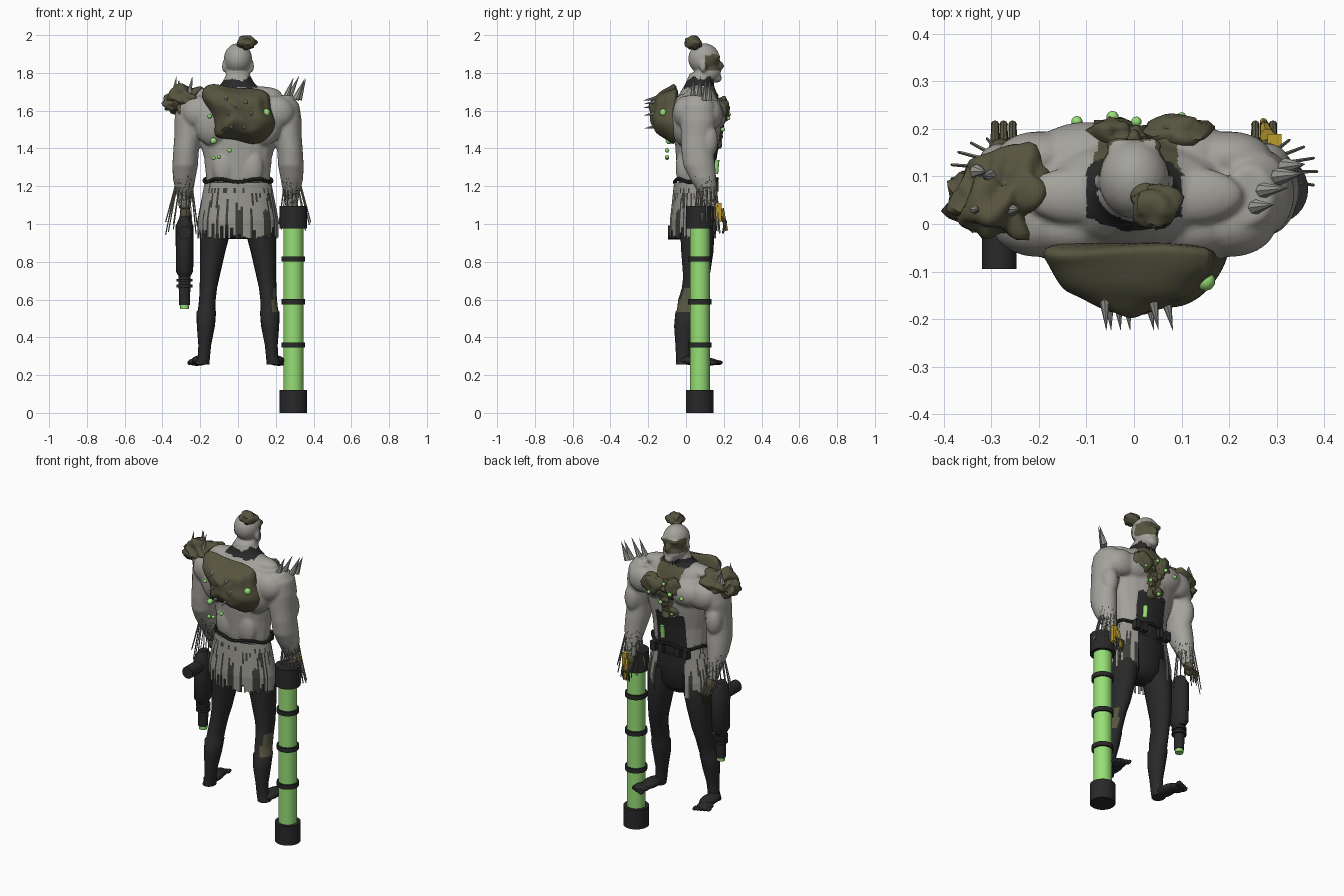
import bpy, bmesh, math, random
from mathutils import Vector, Matrix, noise

random.seed(4)
if "Cube" in bpy.data.objects:
    bpy.data.objects.remove(bpy.data.objects["Cube"])


def material(name, r, g, b):
    m = bpy.data.materials.new(name)
    m.use_nodes = True
    m.diffuse_color = (r, g, b, 1)
    m.node_tree.nodes["Principled BSDF"].inputs["Base Color"].default_value = (r, g, b, 1)
    return m


skin = material("pale grey skin", .37, .36, .33)
olive = material("olive growth", .095, .09, .05)
black = material("black cloth", .022, .022, .023)
green = material("toxic green", .31, .73, .18)
yellow = material("yellow glove", .5, .34, .03)
bone = material("spike grey", .37, .37, .35)
rag = material("rag grey", .3, .29, .26)
soot = material("dark rag", .045, .045, .038)


def finish(bm, name, *mats, angle=40):
    bmesh.ops.recalc_face_normals(bm, faces=bm.faces)
    mesh = bpy.data.meshes.new(name)
    bm.to_mesh(mesh)
    bm.free()
    obj = bpy.data.objects.new(name, mesh)
    bpy.context.collection.objects.link(obj)
    for m in mats:
        mesh.materials.append(m)
    if angle:
        bpy.ops.object.select_all(action="DESELECT")
        obj.select_set(True)
        bpy.context.view_layer.objects.active = obj
        bpy.ops.object.shade_smooth_by_angle(angle=math.radians(angle))
    return obj


def loft(bm, sections, n=20, side=1):
    """Closed tube through elliptical sections (x, y, z, rx, ry)."""
    rings = []
    for x, y, z, rx, ry in sections:
        turn = [math.tau * i / n for i in range(n)]
        rings.append([bm.verts.new((side * (x + rx * math.cos(a)), y + ry * math.sin(a), z)) for a in turn])
    for a, b in zip(rings, rings[1:]):
        for i in range(n):
            bm.faces.new((a[i], a[i - 1], b[i - 1], b[i]))
    bm.faces.new(rings[0])
    bm.faces.new(rings[-1][::-1])


def blob(bm, center, size, rough=0, detail=3):
    out = bmesh.ops.create_icosphere(bm, subdivisions=detail, radius=1)
    c = Vector(center)
    for v in out["verts"]:
        k = 1 + rough * noise.noise(v.co * 1.8 + c * 20)
        v.co = c + Vector(p * s * k for p, s in zip(v.co, size))


def cone(bm, a, b, r1, r2=0, n=8):
    a, b = Vector(a), Vector(b)
    rot = (b - a).to_track_quat("Z", "Y").to_matrix().to_4x4()
    bmesh.ops.create_cone(bm, cap_ends=True, segments=n, radius1=r1, radius2=r2,
                          depth=(b - a).length, matrix=Matrix.Translation((a + b) / 2) @ rot)


def box(bm, center, size):
    bmesh.ops.create_cube(bm, size=1, matrix=Matrix.Translation(center) @ Matrix.Diagonal((*size, 1)))


# Muscular body, fused into one surface
bm = bmesh.new()
loft(bm, [(0, .06, 1.16, .16, .09), (0, .055, 1.25, .17, .1), (0, .055, 1.35, .18, .108),
          (0, .06, 1.45, .205, .12), (0, .065, 1.55, .225, .13), (0, .065, 1.63, .22, .12),
          (0, .065, 1.69, .17, .1), (0, .07, 1.74, .09, .075), (0, .08, 1.8, .058, .06)])
for s in (-1, 1):
    loft(bm, [(.24, .06, 1.68, .05, .06), (.255, .065, 1.63, .07, .088), (.262, .065, 1.55, .075, .095),
              (.265, .06, 1.47, .072, .088), (.275, .06, 1.39, .068, .085), (.28, .07, 1.31, .068, .085),
              (.285, .09, 1.24, .06, .07), (.283, .12, 1.15, .042, .046), (.282, .14, 1.08, .03, .03)], side=s)
    blob(bm, (s * .1, .135, 1.58), (.12, .08, .085))
    blob(bm, (s * .13, -.01, 1.55), (.11, .075, .14))
    blob(bm, (s * .2, .0, 1.59), (.1, .07, .09))
    blob(bm, (s * .2, .14, 1.58), (.09, .055, .08))
    blob(bm, (s * .28, .12, 1.44), (.05, .05, .09))
    blob(bm, (s * .075, -.015, 1.3), (.06, .04, .1))
    blob(bm, (s * .12, .06, 1.69), (.11, .06, .038))
    blob(bm, (s * .073, .09, 1.835), (.012, .02, .032))
    blob(bm, (s * .03, .165, 1.885), (.03, .018, .014))
blob(bm, (0, .095, 1.875), (.075, .084, .083))
blob(bm, (0, .115, 1.805), (.065, .07, .06))
blob(bm, (0, .165, 1.772), (.03, .025, .024))
blob(bm, (0, .182, 1.838), (.014, .02, .024))
body = finish(bm, "body", skin, angle=0)
mod = body.modifiers.new("fuse", "REMESH")
mod.mode, mod.voxel_size = "VOXEL", .008
mod = body.modifiers.new("relax", "SMOOTH")
mod.iterations = 4
fused = bpy.data.meshes.new_from_object(body.evaluated_get(bpy.context.evaluated_depsgraph_get()))
body.modifiers.clear()
body.data = fused
fused.materials.clear()
for m in (skin, black, olive, soot):
    fused.materials.append(m)


def body_colour(x, y, z):
    ragged = noise.noise(Vector((x, y, z)) * 25) * .02
    if abs(x) < .1 and 1.722 < z + ragged < 1.765 and y < .145:
        return 1                                   # collar
    if 1.815 < z < 1.9 + ragged and y > .1 and abs(x) < .09:
        return 2                                   # face mask
    if y > .1 and 1.41 < z < 1.75 and abs(x - .01) < .03 + (z - 1.4) * .2 + ragged:
        return 2                                   # chest growth
    if y > .07 and z < 1.43 + ragged and abs(x) < .1:
        return 1                                   # corset
    if abs(x) > .2 and z < 1.09:
        return 2                                   # gloves
    if z < 1.26 and random.random() < min(.3, (1.26 - z) * 3):
        return 3                                   # frayed specks
    return 0


for p in fused.polygons:
    p.material_index = body_colour(*p.center)
    p.use_smooth = True

# Legs, pelvis and bare feet
bm = bmesh.new()
loft(bm, [(0, .05, .92, .07, .06), (0, .055, .97, .14, .09), (0, .055, 1.1, .165, .095), (0, .055, 1.2, .16, .09)])
for s in (-1, 1):
    loft(bm, [(.1, .05, 1.06, .08, .09), (.122, .06, .95, .08, .09), (.135, .06, .85, .067, .085),
              (.15, .055, .72, .052, .07), (.157, .042, .66, .046, .064), (.162, .025, .6, .044, .066),
              (.166, .012, .545, .046, .06), (.168, .008, .535, .052, .064), (.17, -.005, .46, .048, .058),
              (.176, -.014, .36, .034, .042), (.18, -.015, .3, .032, .038), (.19, -.01, .255, .038, .042)], side=s)
    blob(bm, (s * .2, .05, .278), (.045, .085, .027))
    blob(bm, (s * .218, .12, .27), (.046, .05, .021))
    for i in range(5):
        blob(bm, (s * (.185 + i * .018), .172 - i * .008, .266), (.011, .023, .013), detail=2)
for f in bm.faces:
    c = f.calc_center_median()
    f.material_index = int(c.x > .18 and .54 < c.z < .66)    # knee patch
finish(bm, "legs_and_feet", black, olive, angle=60)

# Frayed skirt, open at the front
bm = bmesh.new()
count = 84
for i in range(count):
    a0, a1 = (math.radians(118 + 304 * (i + k) / count) for k in (0, 1))
    dark_strip = random.random() < .5
    stripe_top = 1.06 + .08 * random.random()
    levels = (1.22, 1.19, 1.165, stripe_top, 1.02, .922 + random.random() ** 3 * .08)
    verts = []
    for z in levels:
        f = min(1, (1.22 - z) / .2)
        for a in (a0, a1):
            verts.append(bm.verts.new(((.176 + .039 * f) * math.cos(a), .045 + (.108 + .022 * f) * math.sin(a), z)))
    for j in range(len(levels) - 1):
        f = bm.faces.new((verts[2 * j], verts[2 * j + 1], verts[2 * j + 3], verts[2 * j + 2]))
        f.material_index = int(dark_strip if j > 2 else random.random() < .1 + .08 * j)
finish(bm, "frayed_skirt", rag, soot, angle=0)

# Belt, pouches and corset fittings
bm = bmesh.new()
for i in range(48):
    pts = [(.178 * math.cos(a), .052 + .112 * math.sin(a), 1.23 + .009 * math.sin(a * 5))
           for a in (math.tau * i / 48, math.tau * (i + 1.2) / 48)]
    cone(bm, *pts, .01, .01)
for x in (-.11, -.06, .06, .11):
    box(bm, (x, .155, 1.2), (.035, .035, .055))
finish(bm, "belt_and_pouches", black)
bm = bmesh.new()
cone(bm, (.05, .156, 1.265), (.05, .163, 1.34), .014, .014, 12)
finish(bm, "belt_vial", green)

# Spiky collar around the neck
bm = bmesh.new()
for i in range(26):
    a = math.tau * i / 26
    c, s = math.cos(a), math.sin(a)
    cone(bm, (.058 * c, .08 + .058 * s, 1.765), (.085 * c, .075 + .076 * s, 1.715 - .02 * random.random()), .011, n=5)
finish(bm, "fur_collar", black)

# Hair bun and growths
bm = bmesh.new()
blob(bm, (.048, .04, 1.96), (.05, .045, .036), .4)
blob(bm, (.02, .06, 1.945), (.028, .028, .02))
finish(bm, "hair_bun", olive, angle=60)
bm = bmesh.new()
blob(bm, (-.275, .06, 1.655), (.085, .09, .072), .7, 4)
blob(bm, (-.34, .05, 1.64), (.055, .058, .046), .6)
finish(bm, "shoulder_growth", olive, angle=60)
bm = bmesh.new()
blob(bm, (.09, .19, 1.6), (.068, .04, .065), .45)
blob(bm, (-.045, .19, 1.61), (.048, .035, .06), .45)
for i in range(7):
    blob(bm, (.035 * math.sin(i * 2.2), .175 - .003 * i, 1.62 - i * .033), (.035, .033, .03), .45)
finish(bm, "chest_growth", olive, angle=60)

# Domed growth on the back
outline = [(-.225, 1.68), (-.16, 1.765), (-.04, 1.72), (.06, 1.725), (.185, 1.71), (.165, 1.61), (.225, 1.53),
           (.15, 1.43), (.07, 1.41), (-.03, 1.455), (-.15, 1.44), (-.11, 1.56)]
bm = bmesh.new()
rings = []
for k in range(7):
    t = math.pi / 2 * k / 7
    rings.append([bm.verts.new((.01 + (x - .01) * math.cos(t), -.035 - .155 * math.sin(t)
                                - .04 * noise.noise(Vector((x, k * .2, z)) * 9),
                                1.585 + (z - 1.585) * math.cos(t))) for x, z in outline])
for a, b in zip(rings, rings[1:]):
    for i in range(len(a)):
        bm.faces.new((a[i - 1], a[i], b[i], b[i - 1]))
bm.faces.new(rings[-1])
bm.faces.new(rings[0])
finish(bm, "back_growth", olive, angle=80).modifiers.new("rounding", "SUBSURF").levels = 2

# Spikes
bm = bmesh.new()
for x, y, tip in ((.25, .035, .295), (.265, .07, .325), (.305, .1, .355), (.32, .12, .36)):
    cone(bm, (x, y, 1.66), (tip, y + .006, 1.79 - abs(tip - .32) * .5), .019)
for x, y in ((-.34, .03), (-.3, .1), (-.26, .03), (-.33, .11)):
    cone(bm, (x, y, 1.68), (x + .02 * math.sin(x * 90), y, 1.785 - (y - .03) * .3), .016)
for x, z in ((-.07, 1.68), (-.06, 1.6), (-.02, 1.64), (.04, 1.66), (.07, 1.6), (-.04, 1.53), (.03, 1.53)):
    cone(bm, (x * .9, -.14, z - .01), (x + .012, -.225, z - .025), .015)
finish(bm, "bone_spikes", bone)

# Glowing pustules
bm = bmesh.new()
for x, y, z, r in ((.15, -.12, 1.59, .021), (-.13, -.09, 1.44, .018), (-.045, -.1, 1.39, .012),
                   (-.13, -.1, 1.35, .011), (-.1, -.1, 1.355, .011), (-.09, -.12, 1.49, .011),
                   (-.15, -.11, 1.57, .012), (-.12, .215, 1.57, .012), (-.045, .225, 1.58, .013),
                   (.005, .215, 1.63, .011), (.04, .195, 1.5, .012), (-.03, .18, 1.44, .012), (.1, .225, 1.56, .01)):
    blob(bm, (x, y, z), (r, r, r), detail=2)
finish(bm, "pustules", green)

# Hands and wrist fringe
for s, name in ((-1, "right"), (1, "left")):
    bm = bmesh.new()
    blob(bm, (s * .28, .15, 1.06), (.028, .03, .045))
    for x in (.255, .274, .292):
        cone(bm, (s * x, .165, 1.05), (s * x, .212, 1.01), .01, .008)
        cone(bm, (s * x, .209, 1.015), (s * x, .195, .95), .009, .005)
    finish(bm, name + "_hand", olive)
    bm = bmesh.new()
    for i in range(15):
        a = math.tau * i / 15
        c, d = math.cos(a), math.sin(a)
        cone(bm, (s * .288 + .045 * c, .11 + .05 * d, 1.2),
             (s * .3 + .085 * c, .11 + .07 * d, .94 + .08 * random.random()), .004, .003, 4)
    finish(bm, name + "_wrist_fringe", rag)
bm = bmesh.new()
box(bm, (.295, .172, 1.06), (.03, .034, .1))
cone(bm, (.28, .185, 1.08), (.272, .215, .965), .016, .008)
finish(bm, "glove_plate", yellow)

# Tall glowing canister
bm = bmesh.new()
cone(bm, (.293, .073, .05), (.293, .073, 1.05), .053, .053, 32)
finish(bm, "canister_tube", green)
bm = bmesh.new()
for z, h, r in ((0, .12, .073), (.975, .12, .073), (.345, .027, .063), (.575, .027, .063), (.802, .027, .063)):
    cone(bm, (.293, .073, z), (.293, .073, z + h), r, r, 32)
finish(bm, "canister_caps_and_bands", black)

# Hanging gun
bm = bmesh.new()
loft(bm, [(-.283, .06, z, r, r * 1.4) for z, r in ((.72, .03), (.75, .046), (.99, .047), (1.04, .025))])
for z0, z1, r0, r1 in ((.57, .73, .028, .033), (.665, .68, .042, .042), (.695, .71, .042, .042)):
    cone(bm, (-.283, .06, z0), (-.283, .06, z1), r0, r1, 16)
cone(bm, (-.283, .03, .955), (-.283, -.095, .955), .036, .036, 16)
finish(bm, "gun_body", black)
bm = bmesh.new()
cone(bm, (-.283, .06, .55), (-.283, .06, .575), .024, .024, 16)
finish(bm, "gun_muzzle", green)
